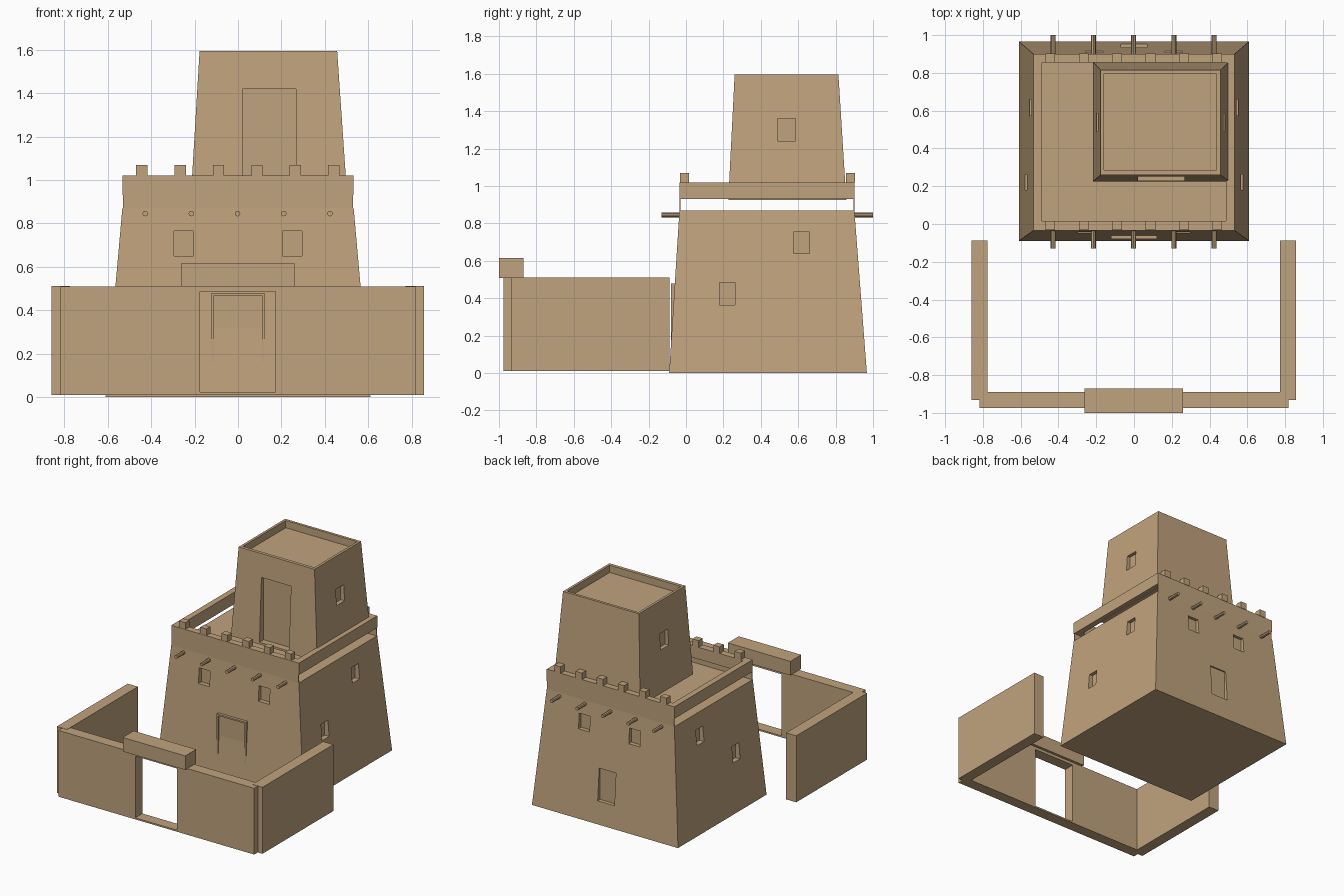
import bpy, bmesh

if "Cube" in bpy.data.objects:
    bpy.data.objects.remove(bpy.data.objects["Cube"])

# One flat adobe colour
mat = bpy.data.materials.new("adobe_clay")
mat.diffuse_color = (0.53, 0.365, 0.205, 1)
mat.use_nodes = True
mat.node_tree.nodes["Principled BSDF"].inputs["Base Color"].default_value = mat.diffuse_color


def obj_from_bm(bm, name):
    bmesh.ops.recalc_face_normals(bm, faces=bm.faces)
    me = bpy.data.meshes.new(name)
    bm.to_mesh(me)
    bm.free()
    me.materials.append(mat)
    ob = bpy.data.objects.new(name, me)
    bpy.context.collection.objects.link(ob)
    return ob


def add_frustum(bm, lo, hi, z0, z1):
    """Block with footprint lo=(x0,x1,y0,y1) at z0 and hi at z1."""
    rings = []
    for (x0, x1, y0, y1), z in ((lo, z0), (hi, z1)):
        rings.append([bm.verts.new(p) for p in
                      ((x0, y0, z), (x1, y0, z), (x1, y1, z), (x0, y1, z))])
    a, b = rings
    bm.faces.new(a[::-1])
    bm.faces.new(b)
    for i in range(4):
        j = (i + 1) % 4
        bm.faces.new((a[i], a[j], b[j], b[i]))


def boxes(name, items):
    """Object of boxes given as (x0,x1,y0,y1,z0,z1)."""
    bm = bmesh.new()
    for b in items:
        add_frustum(bm, b[:4], b[:4], b[4], b[5])
    return obj_from_bm(bm, name)


def frustum(name, lo, hi, z0, z1):
    bm = bmesh.new()
    add_frustum(bm, lo, hi, z0, z1)
    return obj_from_bm(bm, name)


def carve(ob, items):
    """Cut box recesses out of an object and bake the result."""
    cutter = boxes("cutter", items)
    cutter.hide_render = True
    mod = ob.modifiers.new("recess", 'BOOLEAN')
    mod.operation, mod.solver, mod.object = 'DIFFERENCE', 'EXACT', cutter
    dg = bpy.context.evaluated_depsgraph_get()
    me = bpy.data.meshes.new_from_object(ob.evaluated_get(dg))
    ob.modifiers.clear()
    ob.data = me
    bpy.data.objects.remove(cutter)


# Main tower with windows on every side and a niche at the back
tower = frustum("main_tower", (-0.61, 0.61, -0.09, 0.967),
                (-0.533, 0.533, -0.035, 0.90), 0, 0.87)
cuts = [(-0.07, 0.07, 0.925, 1.1, 0.17, 0.41)]
for s in (-1, 1):
    cuts.append((s * 0.25 - 0.046, s * 0.25 + 0.046, -0.3, -0.015, 0.65, 0.765))
    cuts.append((s * 0.21 - 0.046, s * 0.21 + 0.046, 0.885, 1.1, 0.65, 0.765))
    for y0, y1, z0, z1, d in ((0.575, 0.66, 0.64, 0.755, 0.515),
                              (0.18, 0.262, 0.365, 0.485, 0.54)):
        xs = sorted((s * d, s * 0.8))
        cuts.append((xs[0], xs[1], y0, y1, z0, z1))
carve(tower, cuts)

# Front door surround
door = boxes("front_door", [(-0.122, 0.122, -0.08, -0.03, 0.015, 0.48)])
carve(door, [(-0.11, 0.11, -0.2, -0.07, 0.025, 0.468)])

# Thin wall strips carrying the front and back parapets
boxes("parapet_support", [(-0.53, 0.53, -0.035, -0.03, 0.868, 0.932),
                          (-0.53, 0.53, 0.895, 0.90, 0.868, 0.932)])

# Parapet ring (sides float above the tower) and merlons
boxes("parapet", [(-0.533, 0.533, -0.035, 0.015, 0.93, 1.02),
                  (-0.533, 0.533, 0.855, 0.90, 0.93, 1.02),
                  (-0.533, -0.488, 0.015, 0.855, 0.93, 1.02),
                  (0.488, 0.533, 0.015, 0.855, 0.93, 1.02)])
boxes("merlons", [(x - 0.026, x + 0.026, y, y + 0.048, 1.018, 1.07)
                  for x in (-0.443 + 0.1768 * i for i in range(6))
                  for y in (-0.033, 0.855)])

# Roof beams poking out front and back
bm = bmesh.new()
for i in range(5):
    for y in (-0.055, 0.925):
        ret = bmesh.ops.create_cone(bm, cap_ends=True, segments=8,
                                    radius1=0.013, radius2=0.013, depth=0.15)
        for v in ret["verts"]:
            x0, y0, z0 = v.co
            v.co = (x0 - 0.428 + 0.213 * i, y + z0, 0.845 + y0)
obj_from_bm(bm, "roof_beams")

# Upper tower: sunken roof, doorway, side windows
upper = frustum("upper_tower", (-0.217, 0.503, 0.226, 0.857),
                (-0.177, 0.457, 0.26, 0.815), 0.925, 1.595)
carve(upper, [(-0.158, 0.438, 0.285, 0.795, 1.54, 1.8),
              (0.02, 0.267, 0.0, 0.278, 0.94, 1.42),
              (0.448, 0.8, 0.49, 0.585, 1.24, 1.36),
              (-0.8, -0.168, 0.49, 0.585, 1.24, 1.36)])

# Courtyard walls, gateway and lintel
front = boxes("courtyard_front_wall", [(-0.818, 0.818, -0.975, -0.89, 0.01, 0.51)])
carve(front, [(-0.175, 0.172, -1.2, -0.7, 0.022, 0.487)])
boxes("courtyard_side_walls", [(-0.86, -0.775, -0.932, -0.087, 0.01, 0.512),
                               (0.772, 0.857, -0.932, -0.087, 0.01, 0.512)])
boxes("gate_lintel", [(-0.262, 0.26, -1.0, -0.87, 0.509, 0.615)])
